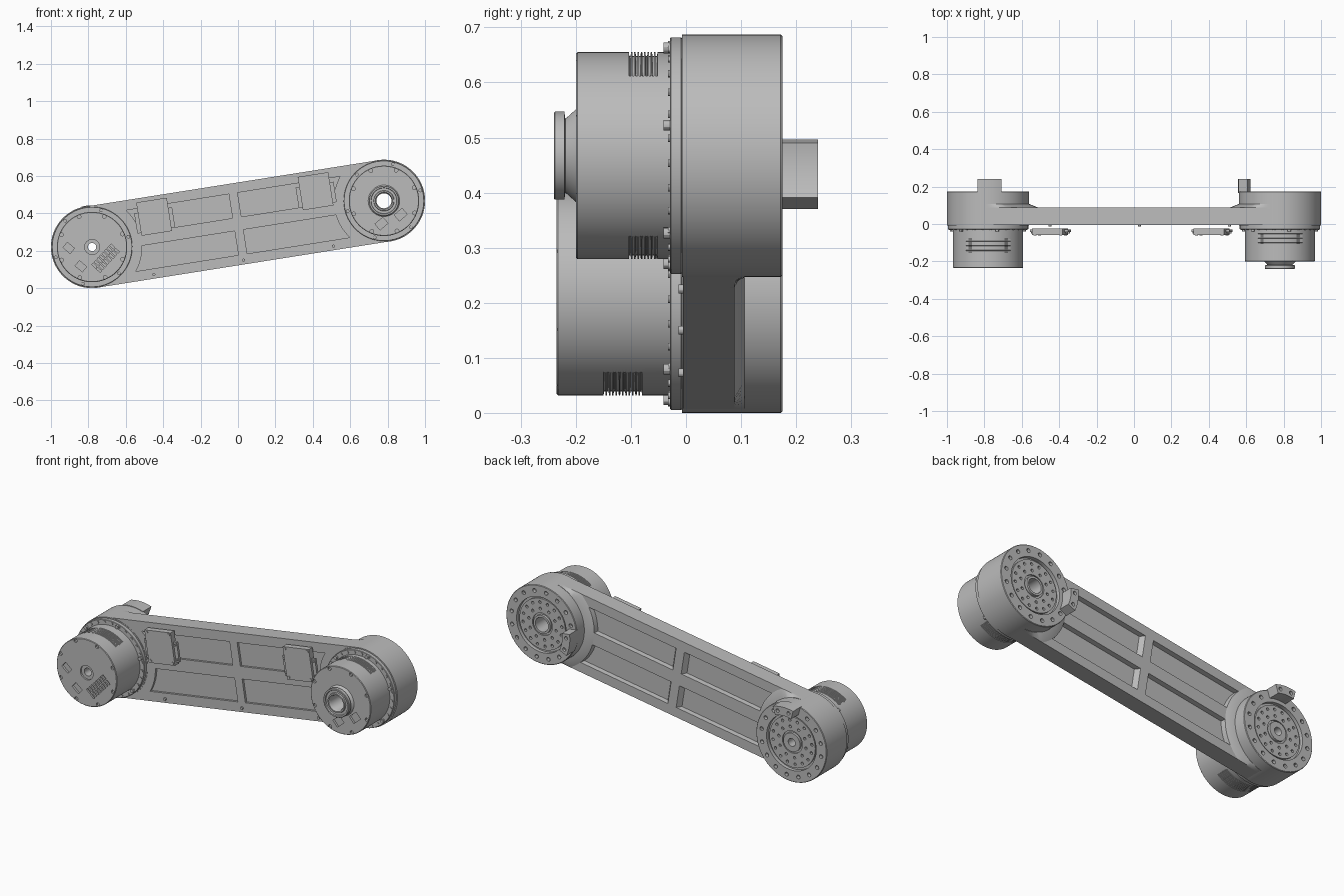
import bpy, bmesh, math
from math import sin, cos, pi, radians
from mathutils import Matrix, Vector

cube = bpy.data.objects.get("Cube")
if cube:
    bpy.data.objects.remove(cube, do_unlink=True)

TILT = math.atan2(0.1235, 0.78)
HALF = 0.79              # half the distance between the joint axes
HUB_R = 0.22
MOTOR_R, GROOVE_R = 0.188, 0.181
FRAME = Matrix.Translation((0, 0, 0.3435)) @ Matrix.Rotation(-TILT, 4, 'Y')

grey = bpy.data.materials.new("machined grey")
grey.use_nodes = True
grey.diffuse_color = (0.5, 0.5, 0.5, 1)
grey.node_tree.nodes["Principled BSDF"].inputs["Base Color"].default_value = (0.5, 0.5, 0.5, 1)


def finish(bm, name, cutter=None):
    """Turn a bmesh into a shaded object in the tilted arm frame, cut by another bmesh."""
    def make(b, n):
        bmesh.ops.recalc_face_normals(b, faces=b.faces)
        mesh = bpy.data.meshes.new(n)
        b.to_mesh(mesh)
        b.free()
        ob = bpy.data.objects.new(n, mesh)
        bpy.context.collection.objects.link(ob)
        ob.matrix_world = FRAME
        mesh.materials.append(grey)
        return ob
    obj = make(bm, name)
    bpy.ops.object.select_all(action='DESELECT')
    obj.select_set(True)
    bpy.context.view_layer.objects.active = obj
    if cutter:
        tool = make(cutter, name + "_cutter")
        tool.hide_render = True
        mod = obj.modifiers.new("cuts", 'BOOLEAN')
        mod.operation, mod.solver, mod.object = 'DIFFERENCE', 'EXACT', tool
        bpy.context.view_layer.update()
        bpy.ops.object.modifier_apply(modifier=mod.name)
        bpy.data.objects.remove(tool, do_unlink=True)
    bpy.ops.object.shade_smooth_by_angle(angle=radians(30))
    return obj


def prism(bm, outline, y0, y1, taper=1.0, corner=0.0):
    """Extrude an outline from y0 to y1, optionally tapered and with rounded corners."""
    n = len(outline)
    mid = sum((Vector(p) for p in outline), Vector((0, 0))) / n
    near = [bm.verts.new((u, y0, v)) for u, v in outline]
    far = []
    for p in outline:
        q = mid + (Vector(p) - mid) * taper
        far.append(bm.verts.new((q.x, y1, q.y)))
    faces = [bm.faces.new(near), bm.faces.new(far[::-1])]
    for i in range(n):
        j = (i + 1) % n
        faces.append(bm.faces.new((near[j], near[i], far[i], far[j])))
    if corner:
        edges = [bm.edges.get((a, b)) for a, b in zip(near, far)]
        edges = [e for e in edges if e.calc_face_angle() > 0.6]
        bmesh.ops.bevel(bm, geom=edges, offset=corner, segments=4, affect='EDGES', profile=0.5)


def circle(u, v, r, n=16):
    return [(u + r * cos(2 * pi * i / n), v + r * sin(2 * pi * i / n)) for i in range(n)]


def rect(u, v, w, h, turn=0.0):
    c, s = cos(turn), sin(turn)
    return [(u + x * c - z * s, v + x * s + z * c)
            for x, z in ((-w/2, -h/2), (w/2, -h/2), (w/2, h/2), (-w/2, h/2))]


def ring(bm, u, count, radius, size, y0, y1, start=0.0, n=12):
    for i in range(count):
        a = start + 2 * pi * i / count
        prism(bm, circle(u + radius * cos(a), radius * sin(a), size, n), y0, y1)


def lathe(bm, profile, u, n=96):
    """Spin a closed (radius, y) profile; groove points only sink at the top and bottom."""
    rows = []
    for i in range(n):
        a = 2 * pi * i / n
        vented = abs(sin(a + TILT)) > 0.78
        row = []
        for r, y in profile:
            if r == GROOVE_R and not vented:
                r = MOTOR_R
            row.append(bm.verts.new((u + r * cos(a), y, r * sin(a))))
        rows.append(row)
    m = len(profile)
    for i in range(n):
        a, b = rows[i], rows[(i + 1) % n]
        for k in range(m):
            l = (k + 1) % m
            bm.faces.new((a[k], a[l], b[l], b[k]))


def grooves(start, count, pitch=0.006):
    pts = []
    for i in range(count):
        y = start - i * pitch
        pts += [(MOTOR_R, y), (GROOVE_R, y - 0.0005), (GROOVE_R, y - 0.003), (MOTOR_R, y - 0.0035)]
    return pts


def local(x, z):
    p = FRAME.inverted() @ Vector((x, 0, z))
    return p.x, p.z


# Arm: hull of two circles with four pockets on each face
outline = []
for side in (1, -1):
    for i in range(49):
        a = -pi / 2 + pi * i / 48 + (0 if side > 0 else pi)
        outline.append((side * HALF + 0.219 * cos(a), 0.219 * sin(a)))
arm, cuts = bmesh.new(), bmesh.new()
prism(arm, outline, -0.005, 0.088)
for su in (1, -1):
    for sv in (1, -1):
        pts = [(0.024, 0.165), (0.024, 0.035)]
        for i in range(7):
            v = 0.035 + 0.13 * i / 6
            pts.append((HALF - math.sqrt(0.268 ** 2 - v * v), v))
        pts = [(su * u, sv * v) for u, v in pts]
        prism(cuts, pts, -0.02, 0.008, 1.0, 0.02)
        prism(cuts, pts, 0.091, 0.062, 0.95, 0.02)
    prism(cuts, circle(su * HALF, 0, 0.06, 32), -0.1, 0.2)
finish(arm, "arm", cuts)

# Joint hubs, collars, flanges and bolts at both ends
for name, side, bore in (("right", -1, 0.022), ("left", 1, 0.04)):
    u = side * HALF
    hub, cuts = bmesh.new(), bmesh.new()
    lathe(hub, [(bore, -0.007), (HUB_R, -0.007), (HUB_R, 0.172), (0.217, 0.175), (0.155, 0.175),
                (0.155, 0.155), (0.143, 0.155), (0.143, 0.166), (0.062, 0.166), (0.062, 0.158),
                (0.052, 0.158), (0.052, 0.172), (bore, 0.172)], u)
    ring(cuts, u, 16, 0.188, 0.011, 0.155, 0.19)
    ring(cuts, u, 16, 0.122, 0.008, 0.15, 0.19, 0.1)
    ring(cuts, u, 10, 0.086, 0.008, 0.15, 0.19)
    finish(hub, name + "_hub", cuts)

    # Sloped collar blending the hub into the arm, trimmed to the arm width
    collar = bmesh.new()
    lathe(collar, [(0.2, 0.08), (0.268, 0.08), (0.268, 0.088), (0.222, 0.106), (0.2, 0.106)], u)
    for vert in collar.verts:
        du = vert.co.x - u
        if du * side > 0:
            r = math.hypot(du, vert.co.z)
            k = min(1, 0.219 / r)
            vert.co.x, vert.co.z = u + du * k, vert.co.z * k
        vert.co.z = max(-0.219, min(0.219, vert.co.z))
    finish(collar, name + "_collar")

    flange = bmesh.new()
    lathe(flange, [(bore, -0.007), (0.213, -0.007), (0.215, -0.009), (0.215, -0.027),
                   (0.213, -0.029), (bore, -0.029)], u)
    finish(flange, name + "_flange")

    bolts = bmesh.new()
    ring(bolts, u, 28, 0.202, 0.007, -0.033, -0.027)
    ring(bolts, u, 6, 0.202, 0.01, -0.041, -0.027, 0.12)
    finish(bolts, name + "_flange_bolts")

    # Curved stop block on the back rim
    mid = pi if side > 0 else radians(79)
    arc = [mid - 0.29 + 0.58 * i / 8 for i in range(9)]
    block = bmesh.new()
    prism(block, [(u + 0.223 * cos(a), 0.223 * sin(a)) for a in arc]
          + [(u + 0.175 * cos(a), 0.175 * sin(a)) for a in reversed(arc)], 0.165, 0.24, 1.0, 0.008)
    cuts = bmesh.new()
    for a in (mid - 0.17, mid + 0.17):
        prism(cuts, circle(u + 0.199 * cos(a), 0.199 * sin(a), 0.01), 0.225, 0.26)
    finish(block, name + "_stop_block", cuts)

# Right motor: long can with vent slots and sockets in its face
motor, cuts = bmesh.new(), bmesh.new()
lathe(motor, [(0.022, -0.029), (MOTOR_R, -0.029)] + grooves(-0.08, 12)
      + [(MOTOR_R, -0.232), (0.185, -0.235), (0.04, -0.235), (0.04, -0.225), (0.022, -0.225)], -HALF)
ring(cuts, -HALF, 8, 0.176, 0.01, -0.25, -0.225, 0.25)
turn = radians(47)
for i in range(8):
    for j in (-0.5, 0.5):
        s, t = (i - 3.5) * 0.02, j * 0.034
        x = -0.708 + s * cos(turn) - t * sin(turn)
        z = 0.16 + s * sin(turn) + t * cos(turn)
        prism(cuts, rect(*local(x, z), 0.011, 0.027, turn - TILT), -0.25, -0.226)
for x, z in ((-0.905, 0.215), (-0.84, 0.117)):
    prism(cuts, rect(*local(x, z), 0.05, 0.036, radians(-40) - TILT), -0.25, -0.223)
finish(motor, "right_motor", cuts)

# Left motor: shorter can with a necked hollow shaft collar
motor, cuts = bmesh.new(), bmesh.new()
lathe(motor, [(0.04, -0.029), (MOTOR_R, -0.029)] + grooves(-0.052, 9)
      + [(MOTOR_R, -0.197), (0.185, -0.2), (0.084, -0.2), (0.067, -0.219), (0.08, -0.221),
         (0.08, -0.238), (0.078, -0.24), (0.07, -0.24), (0.068, -0.232), (0.055, -0.232),
         (0.053, -0.24), (0.046, -0.24), (0.04, -0.228)], HALF)
ring(cuts, HALF, 8, 0.176, 0.01, -0.22, -0.19, 0.25)
for x, z in ((0.87, 0.393), (0.767, 0.345)):
    prism(cuts, rect(*local(x, z), 0.055, 0.042, radians(40) - TILT), -0.22, -0.188)
finish(motor, "left_motor", cuts)

# Electronics boxes standing just off the front of the arm
for name, side in (("right", -1), ("left", 1)):
    u, v = side * 0.437, 0.108
    box = bmesh.new()
    prism(box, rect(u, v, 0.165, 0.18), -0.058, -0.024, 1.0, 0.012)
    prism(box, rect(u, v - 0.02, 0.205, 0.11), -0.044, -0.03, 1.0, 0.012)
    for a in (-1, 1):
        for b in (-1, 1):
            prism(box, circle(u + a * 0.07, v + b * 0.078, 0.008, 12), -0.062, -0.05)
            prism(box, circle(u + a * 0.093, v - 0.02 + b * 0.04, 0.006, 12), -0.05, -0.035)
    finish(box, name + "_electronics_box")

# Small screws along the lower front edge
screws = bmesh.new()
for x, z in ((-0.45, 0.073), (0.03, 0.15), (0.51, 0.225)):
    prism(screws, circle(*local(x, z), 0.008, 12), -0.014, 0)
finish(screws, "edge_screws")
